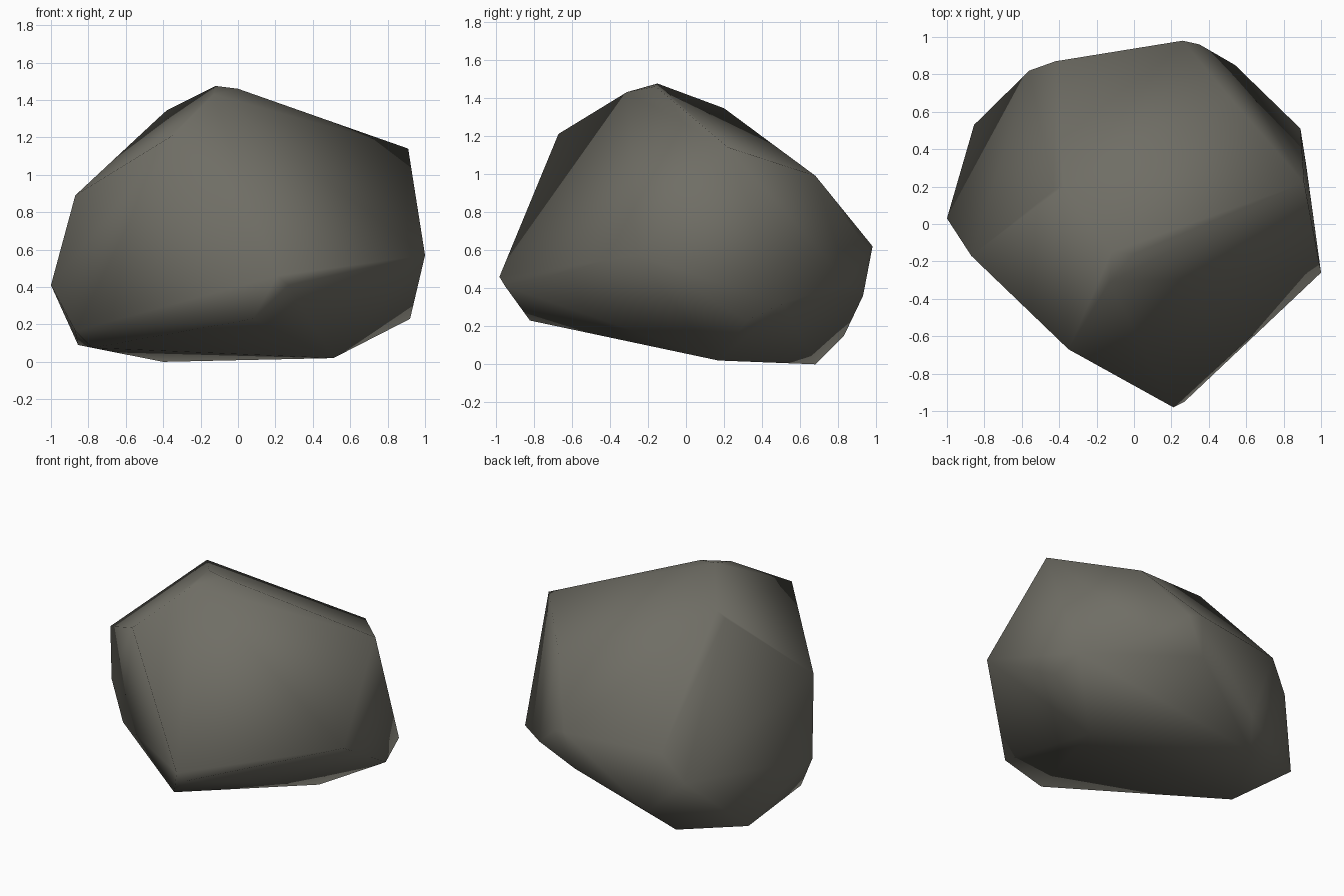
import bpy, bmesh

if "Cube" in bpy.data.objects:
    bpy.data.objects.remove(bpy.data.objects["Cube"])

# Corner points of the boulder; the convex hull makes its facets
crown = [(-.12, -.15, 1.475), (0, -.16, 1.46), (-.13, -.31, 1.43), (-.38, .2, 1.345),
         (-.43, .18, 1.30), (-.35, -.67, 1.21), (.91, .22, 1.14), (.51, .68, .99)]
waist = [(-.87, -.17, .89), (-1, .03, .41), (.21, -.98, .46), (.27, -.95, .41),
         (1, -.26, .57), (.54, .85, .43), (.26, .98, .62), (.35, .96, .60),
         (-.42, .87, .61), (-.56, .82, .42), (.21, .93, .36), (.89, .51, .32)]
base = [(.92, .32, .23), (.08, -.82, .23), (-.87, -.03, .165),
        (-.855, .53, .09), (-.78, .04, .075), (.51, .17, .02), (-.40, .68, 0), (-.28, .83, .15)]

bm = bmesh.new()
for p in crown + waist + base:
    bm.verts.new(p)
bmesh.ops.convex_hull(bm, input=bm.verts)
loose = [v for v in bm.verts if not v.link_faces]
bmesh.ops.delete(bm, geom=loose, context='VERTS')
bmesh.ops.recalc_face_normals(bm, faces=bm.faces)
for f in bm.faces:
    f.smooth = True

mesh = bpy.data.meshes.new("boulder")
bm.to_mesh(mesh)
bm.free()
boulder = bpy.data.objects.new("boulder", mesh)
bpy.context.collection.objects.link(boulder)

# Single warm grey stone colour
stone = bpy.data.materials.new("warm grey stone")
stone.diffuse_color = (.16, .155, .13, 1)
stone.use_nodes = True
stone.node_tree.nodes["Principled BSDF"].inputs["Base Color"].default_value = stone.diffuse_color
mesh.materials.append(stone)
